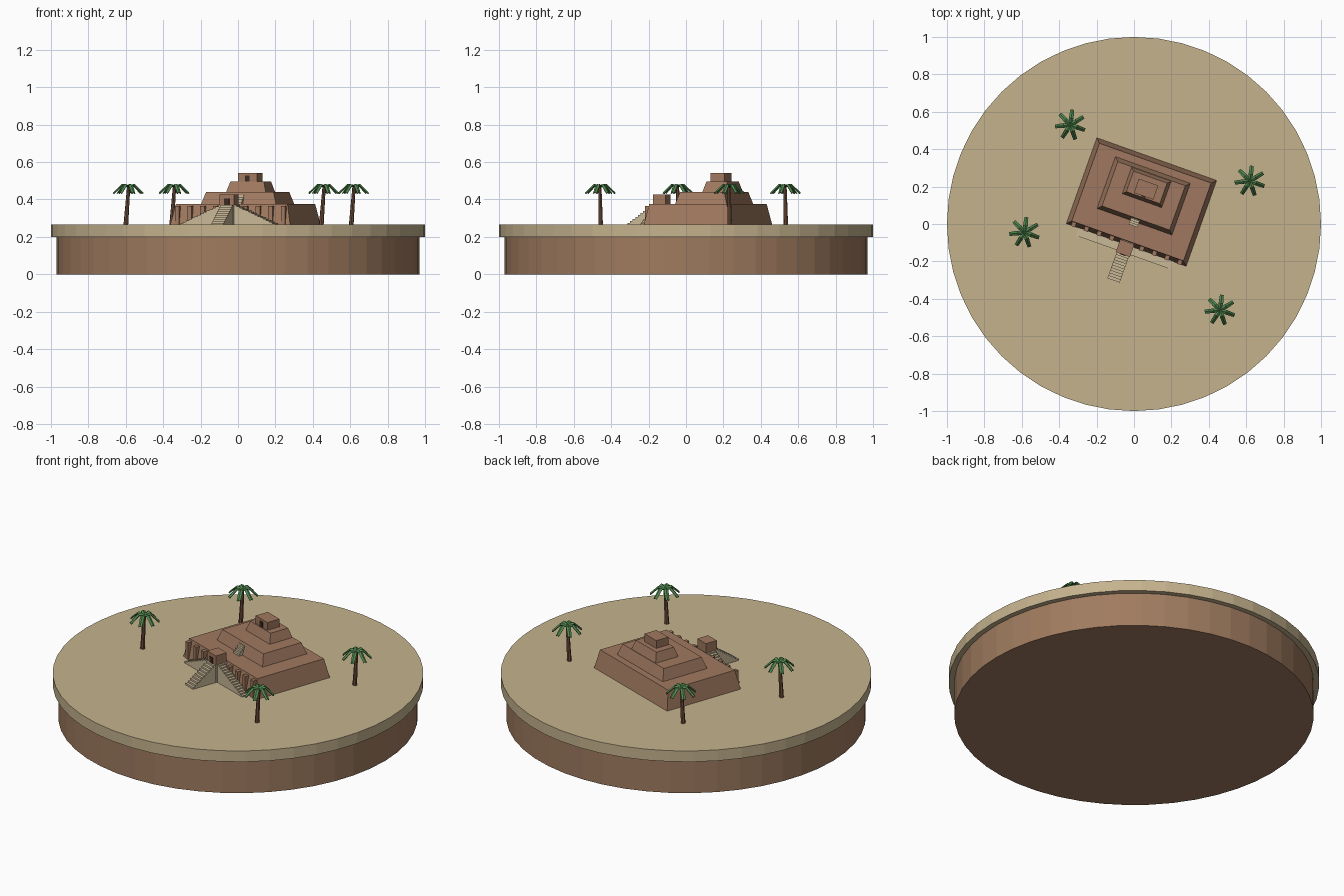
import bpy, bmesh, math
from mathutils import Matrix, Vector

cube = bpy.data.objects.get("Cube")
if cube:
    bpy.data.objects.remove(cube)


def material(name, rgb):
    m = bpy.data.materials.new(name)
    m.use_nodes = True
    m.diffuse_color = (*rgb, 1)
    m.node_tree.nodes["Principled BSDF"].inputs["Base Color"].default_value = (*rgb, 1)
    return m


SAND = material("sand", (0.56, 0.45, 0.27))
EARTH = material("earth", (0.35, 0.2, 0.115))
BRICK = material("mud brick", (0.35, 0.19, 0.115))
STEP = material("stair stone", (0.58, 0.48, 0.31))
DARK = material("dark doorway", (0.045, 0.025, 0.016))
TRUNK = material("palm trunk", (0.16, 0.08, 0.045))
LEAF = material("palm leaf", (0.08, 0.24, 0.075))

GROUND, TERRACE = 0.265, 0.375
# Local frame of the temple: turned on the disc, local -y is its front
TEMPLE = Matrix.Translation((0.04, 0.1175, 0)) @ Matrix.Rotation(math.radians(-19.6), 4, 'Z')


def finish(name, bm, mat, matrix=Matrix()):
    bmesh.ops.recalc_face_normals(bm, faces=bm.faces)
    mesh = bpy.data.meshes.new(name)
    bm.to_mesh(mesh)
    bm.free()
    mesh.materials.append(mat)
    ob = bpy.data.objects.new(name, mesh)
    bpy.context.collection.objects.link(ob)
    ob.matrix_world = matrix
    return ob


def disc(name, radius, z0, z1, mat):
    bm = bmesh.new()
    bmesh.ops.create_cone(bm, cap_ends=True, segments=48, radius1=radius, radius2=radius,
                          depth=z1 - z0, matrix=Matrix.Translation((0, 0, (z0 + z1) / 2)))
    return finish(name, bm, mat)


def block(name, x, y, hx, hy, z0, z1, inset=0, mat=BRICK):
    """Box in the temple frame whose top is drawn in by inset."""
    bm = bmesh.new()
    bmesh.ops.create_cube(bm, size=2)
    for v in bm.verts:
        top = v.co.z > 0
        i = inset if top else 0
        v.co = (x + v.co.x * (hx - i), y + v.co.y * (hy - i), z1 if top else z0)
    return finish(name, bm, mat, TEMPLE)


def stairs(name, start, heading, run, width, z0, z1, count):
    """Solid flight climbing from start along heading (degrees)."""
    pts = [(0, z0)]
    for i in range(count):
        z = z0 + (z1 - z0) * (i + 1) / count
        pts += [(run * i / count, z), (run * (i + 1) / count, z)]
    pts.append((run, z0))
    bm = bmesh.new()
    face = bm.faces.new([bm.verts.new((d, -width / 2, z)) for d, z in pts])
    side = bmesh.ops.extrude_face_region(bm, geom=[face])["geom"]
    bmesh.ops.translate(bm, vec=(0, width, 0),
                        verts=[g for g in side if isinstance(g, bmesh.types.BMVert)])
    turn = Matrix.Translation((*start, 0)) @ Matrix.Rotation(math.radians(heading), 4, 'Z')
    return finish(name, bm, STEP, TEMPLE @ turn)


# Round ground
disc("earth_base", 0.97, 0, 0.2, EARTH)
disc("sand_top", 1.0, 0.2, GROUND, SAND)

# Stepped temple tiers
block("lower_tier", 0, 0, 0.34, 0.2435, GROUND, TERRACE, 0.023)
block("middle_tier", 0, 0.035, 0.2125, 0.1465, TERRACE, 0.44, 0.021)
block("upper_tier", 0, 0.083, 0.112, 0.075, 0.44, 0.495, 0.017)
block("shrine", 0, 0.073, 0.055, 0.04, 0.495, 0.541)
block("shrine_door", 0, 0.032, 0.012, 0.003, 0.495, 0.527, mat=DARK)

# Gatehouse on its pier
block("gate_pier", 0, -0.26, 0.038, 0.037, GROUND, 0.37, mat=STEP)
block("gatehouse", 0, -0.262, 0.04, 0.036, 0.37, 0.426)
block("gate_door", 0, -0.298, 0.015, 0.003, 0.37, 0.405, mat=DARK)

# Three flights to the gatehouse and a short one to the middle tier
stairs("front_stairs", (0, -0.445), 90, 0.15, 0.07, GROUND, 0.37, 10)
stairs("right_stairs", (-0.27, -0.264), 0, 0.235, 0.045, GROUND, 0.37, 14)
stairs("left_stairs", (0.27, -0.264), 180, 0.235, 0.045, GROUND, 0.37, 14)
stairs("terrace_stairs", (0, -0.135), 90, 0.045, 0.05, TERRACE, 0.425, 4)

# Buttresses along the front wall
for side in (-1, 1):
    for n in range(4):
        block("buttress", side * (0.085 + 0.072 * n), -0.233, 0.012, 0.014, GROUND, 0.366)


def palm(x, y):
    top = Vector((x, y, 0.465))
    foot = Vector((x - 0.015, y + 0.004, GROUND - 0.005))
    axis = top - foot
    bm = bmesh.new()
    turn = axis.to_track_quat('Z', 'Y').to_matrix().to_4x4()
    bmesh.ops.create_cone(bm, cap_ends=True, segments=7, radius1=0.013, radius2=0.009,
                          depth=axis.length,
                          matrix=Matrix.Translation((top + foot) / 2) @ turn)
    finish("palm_trunk", bm, TRUNK)
    # Drooping folded fronds
    bm = bmesh.new()
    for k in range(7):
        spin = Matrix.Rotation(math.radians(83) + k * math.tau / 7, 4, 'Z')
        rows = []
        for r, z, w in ((0, 0.474, 0.006), (0.035, 0.48, 0.011), (0.08, 0.437, 0.009)):
            rows.append([bm.verts.new(spin @ Vector((r, s * w, z - abs(s) * 0.006)))
                         for s in (-1, 0, 1)])
        for a, b in zip(rows, rows[1:]):
            for j in range(2):
                bm.faces.new((a[j], b[j], b[j + 1], a[j + 1]))
    crown = finish("palm_crown", bm, LEAF, Matrix.Translation((x, y, 0)))
    thick = crown.modifiers.new("Thickness", 'SOLIDIFY')
    thick.thickness = 0.006
    thick.offset = 0


for spot in ((-0.34, 0.53), (0.62, 0.23), (-0.585, -0.045), (0.46, -0.46)):
    palm(*spot)
